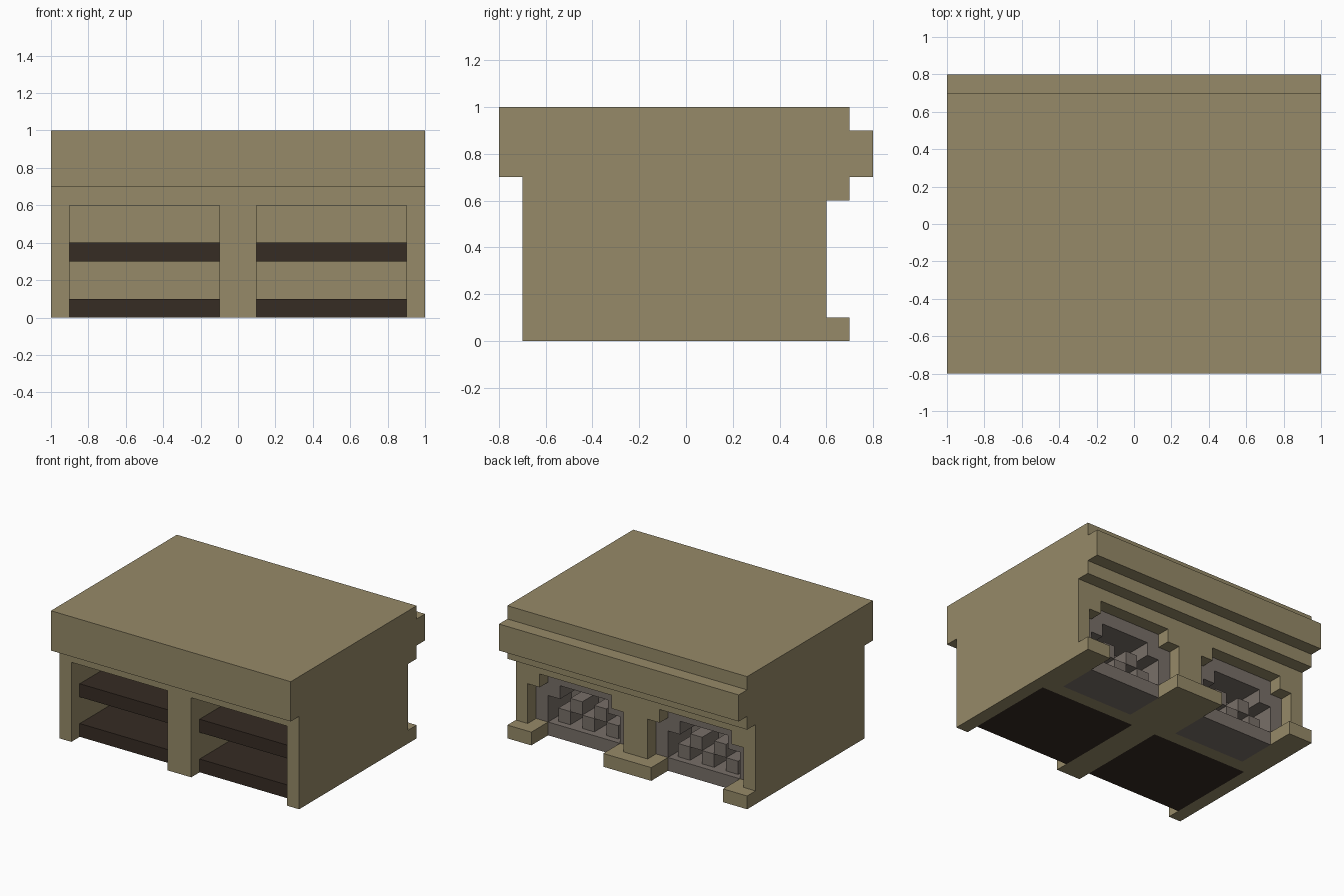
import bpy
import bmesh

old = bpy.data.objects.get("Cube")
if old:
    bpy.data.objects.remove(old, do_unlink=True)


def material(name, color):
    mat = bpy.data.materials.new(name)
    mat.use_nodes = True
    rgba = (*color, 1)
    mat.diffuse_color = rgba
    bsdf = next(n for n in mat.node_tree.nodes if n.type == "BSDF_PRINCIPLED")
    bsdf.inputs["Base Color"].default_value = rgba
    bsdf.inputs["Roughness"].default_value = 0.9
    return mat


plaster = material("olive plaster", (0.305, 0.254, 0.138))
stone = material("warm grey stone", (0.188, 0.159, 0.138))
wood = material("dark brown wood", (0.037, 0.025, 0.017))


def extrude(name, outline, y0, y1, mat):
    """Extrude an x-z outline from y0 to y1."""
    bm = bmesh.new()
    face = bm.faces.new([bm.verts.new((x, y0, z)) for x, z in outline])
    side = bmesh.ops.extrude_face_region(bm, geom=[face])
    verts = [v for v in side["geom"] if isinstance(v, bmesh.types.BMVert)]
    bmesh.ops.translate(bm, verts=verts, vec=(0, y1 - y0, 0))
    bmesh.ops.recalc_face_normals(bm, faces=bm.faces)
    mesh = bpy.data.meshes.new(name)
    bm.to_mesh(mesh)
    bm.free()
    mesh.materials.append(mat)
    obj = bpy.data.objects.new(name, mesh)
    bpy.context.collection.objects.link(obj)
    return obj


def box(name, x0, x1, y0, y1, z0, z1, mat):
    return extrude(name, [(x0, z0), (x1, z0), (x1, z1), (x0, z1)], y0, y1, mat)


def mirrored(half):
    return half + [(-x, z) for x, z in reversed(half)]


# Main body: front bookcase half, dividing wall, rear fireplace half
bookcase = [(.1, 0), (.1, .6), (.9, .6), (.9, 0), (1, 0), (1, .7)]
fireplace = [(.2, 0), (.2, .1), (.1, .1), (.1, .4), (.2, .4), (.2, .5),
             (.8, .5), (.8, .4), (.9, .4), (.9, .1), (.8, .1), (.8, 0),
             (1, 0), (1, .7)]
extrude("bookcase_body", mirrored(bookcase), -.7, .1, plaster)
box("dividing_wall", -1, 1, .1, .2, 0, .7, plaster)
extrude("fireplace_body", mirrored(fireplace), .2, .6, plaster)

# Top slab and rear mantel mouldings
box("top_slab", -1, 1, -.8, .7, .7, 1, plaster)
box("mantel_shelf", -1, 1, .7, .8, .7, .9, plaster)
box("mantel_support", -1, 1, .6, .7, .6, .7, plaster)

# Rear plinth feet
for name, x0, x1 in (("right", -1, -.8), ("middle", -.2, .2), ("left", .8, 1)):
    box(name + "_plinth", x0, x1, .6, .7, 0, .1, plaster)

# Stepped stone arch, centred on its own bay
arch = mirrored([(.3, .1), (.3, .3), (.2, .3), (.2, .4)])
arch = [(.3, .1), (.3, .3), (.2, .3), (.2, .4),
        (-.2, .4), (-.2, .3), (-.3, .3), (-.3, .1),
        (-.4, .1), (-.4, .4), (-.3, .4), (-.3, .5),
        (.3, .5), (.3, .4), (.4, .4), (.4, .1)]

for side, cx in (("right", -.5), ("left", .5)):
    # Bookcase shelves
    for level, z in (("lower", 0), ("upper", .3)):
        box(f"{side}_{level}_shelf", cx - .4, cx + .4, -.6, .1, z, z + .1, wood)

    # Firebox lining
    extrude(side + "_firebox_arch", [(cx + x, z) for x, z in arch], .2, .5, stone)
    box(side + "_firebox_back", cx - .3, cx + .3, .2, .22, .1, .4, stone)
    box(side + "_hearth", cx - .3, cx + .3, .2, .5, 0, .1, stone)

    # Stacked logs: three below, two above
    for z, offsets in ((.1, (-.2, 0, .2)), (.2, (-.1, .1))):
        for dx in offsets:
            x = cx + dx
            box(side + "_log", x - .05, x + .05, .25, .45, z, z + .1, stone)
